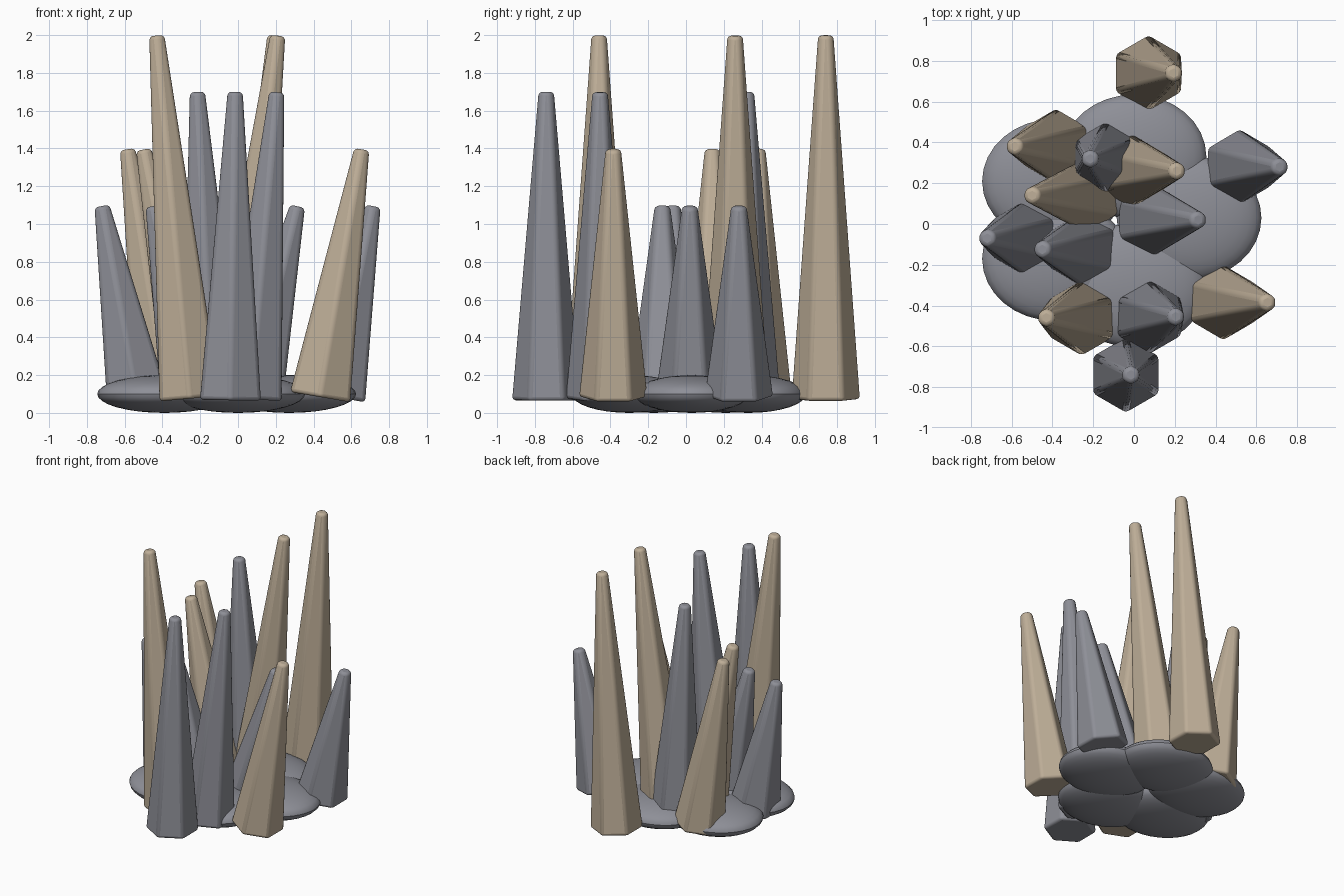
import bpy
import bmesh
import math
from mathutils import Matrix

default = bpy.data.objects.get("Cube")
if default:
    bpy.data.objects.remove(default, do_unlink=True)


def make_material(name, rgb):
    mat = bpy.data.materials.new(name)
    mat.use_nodes = True
    color = (*rgb, 1.0)
    mat.diffuse_color = color
    mat.node_tree.nodes["Principled BSDF"].inputs["Base Color"].default_value = color
    return mat


sand = make_material("sand_stone", (0.51, 0.42, 0.31))
slate = make_material("slate_grey", (0.27, 0.275, 0.31))


def add_object(name, bm, mat):
    mesh = bpy.data.meshes.new(name)
    bm.to_mesh(mesh)
    bm.free()
    mesh.materials.append(mat)
    obj = bpy.data.objects.new(name, mesh)
    bpy.context.collection.objects.link(obj)
    return obj


def shade(obj):
    bpy.ops.object.select_all(action="DESELECT")
    obj.select_set(True)
    bpy.context.view_layer.objects.active = obj
    bpy.ops.object.shade_smooth_by_angle(angle=math.radians(30))


def add_spire(name, x, y, tip_x, top, mat):
    """Six-sided tapering column with rounded edges, leaning along x."""
    slope = (tip_x - x) / top
    base_z = 0.065 + 0.12 * abs(slope)
    rise = top - base_z - 0.03 * abs(slope)
    length = math.hypot(tip_x - x, rise)
    bm = bmesh.new()
    bmesh.ops.create_cone(bm, cap_ends=True, segments=6, radius1=0.186,
                          radius2=0.046, depth=length,
                          matrix=Matrix.Translation((0, 0, length / 2)))
    obj = add_object(name, bm, mat)
    obj.location = (x, y, base_z)
    obj.rotation_euler.y = math.atan2(tip_x - x, rise)
    shade(obj)
    bevel = obj.modifiers.new("rounded_edges", "BEVEL")
    bevel.width = 0.02
    bevel.segments = 3
    bevel.limit_method = "ANGLE"
    bevel.angle_limit = math.radians(30)


# Flattened stones at the foot
pads = {"back": (0, 0.33), "front": (0, -0.3), "left": (0.27, 0.03),
        "back_right": (-0.39, 0.21), "front_right": (-0.39, -0.17)}
for place, (x, y) in pads.items():
    bm = bmesh.new()
    bmesh.ops.create_uvsphere(bm, u_segments=32, v_segments=16, radius=1)
    bmesh.ops.scale(bm, vec=(0.355, 0.305, 0.1), verts=bm.verts)
    pad = add_object(place + "_foot_stone", bm, slate)
    pad.location = (x, y, 0.1)
    shade(pad)

# Spires by tier: height, material, then (base x, base y, tip x)
tiers = [
    ("tallest_spire", 2.0, sand,
     [(0.07, 0.74, 0.195), (-0.02, 0.26, 0.21), (-0.255, -0.46, -0.43)]),
    ("tall_spire", 1.7, slate,
     [(-0.04, -0.74, -0.015), (0.07, -0.455, 0.205), (-0.135, 0.32, -0.215)]),
    ("medium_spire", 1.4, sand,
     [(0.435, -0.385, 0.655), (-0.38, 0.38, -0.585), (-0.235, 0.14, -0.5)]),
    ("short_spire", 1.1, slate,
     [(0.515, 0.28, 0.715), (0.08, 0.02, 0.315),
      (-0.535, -0.07, -0.72), (-0.25, -0.125, -0.45)]),
]
for name, top, mat, spires in tiers:
    for i, (x, y, tip_x) in enumerate(spires, 1):
        add_spire(f"{name}_{i}", x, y, tip_x, top, mat)
